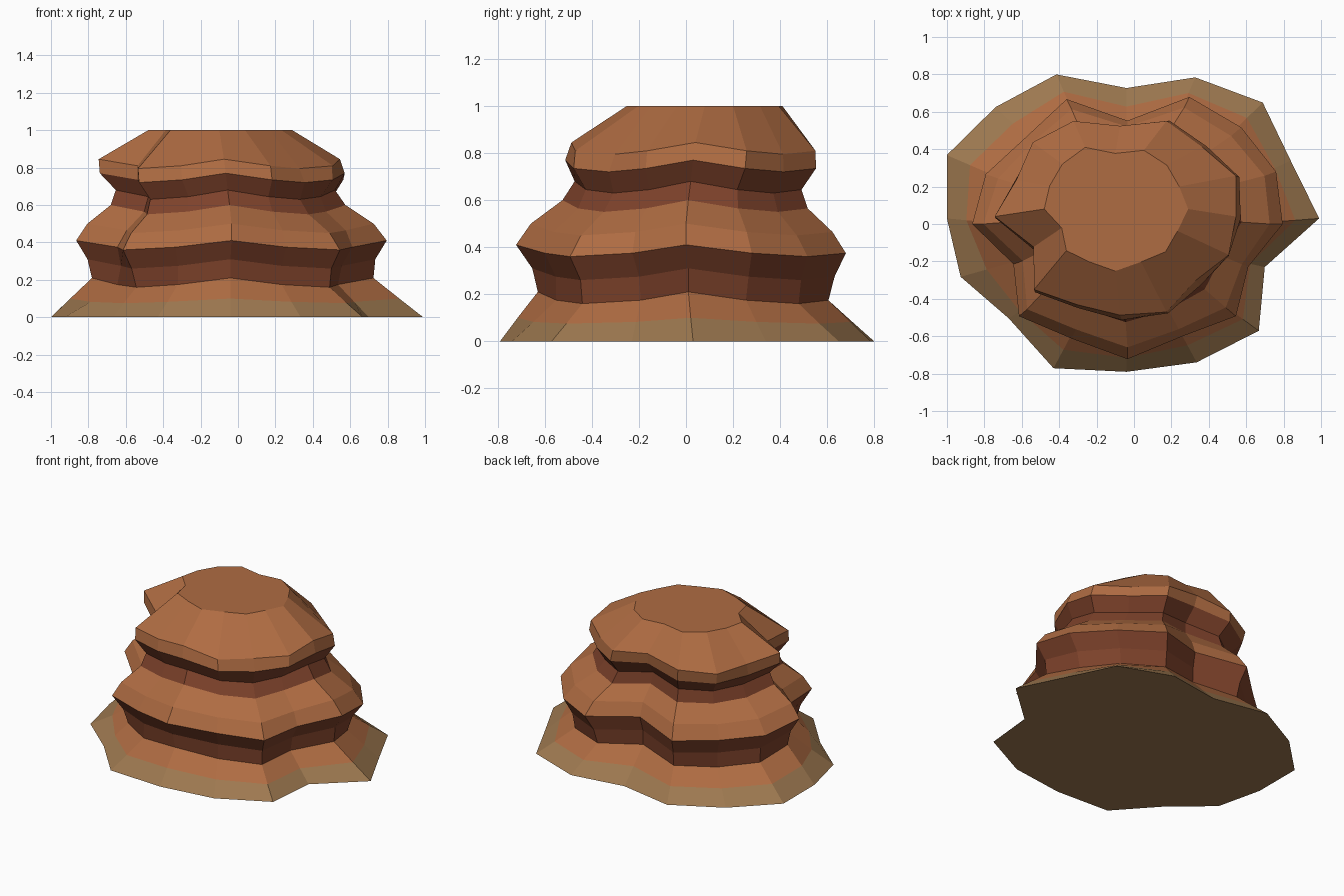
import bpy, bmesh
from math import sin, cos, pi

if "Cube" in bpy.data.objects:
    bpy.data.objects.remove(bpy.data.objects["Cube"])

N = 16          # sides
FLAT = 0.85     # rock is narrower in y

# Radii around the rock at four key layers: foot, lower ledge, upper ledge, summit
FOOT = [1.03, .95, 1.03, .96, .82, .98, .99, 1.04, .96, .96, .89, 1.02, .965, .98, 1.0, .80]
LOWER = [.83, .86, .86, .865, .65, .85, .77, .82, .83, .66, .82, .78, .85, .765, .82, .70]
UPPER = [.62, .67, .62, .65, .57, .65, .66, .60, .67, .50, .65, .60, .62, .65, .57, .63]
SUMMIT = [.39, .37, .39, .40, .35, .42, .40, .38, .38, .31, .37, .36, .39, .36, .38, .36]

# Layers: z, centre x, centre y, from shape, to shape, blend, scale
LAYERS = [
    (0.00, -.04, .03, FOOT, FOOT, 0, 1.0),
    (0.10, -.04, .02, FOOT, LOWER, .3, .93),
    (0.21, -.04, .01, FOOT, LOWER, .6, .84),
    (0.31, -.04, .01, FOOT, LOWER, .85, .90),
    (0.41, -.035, .0, LOWER, LOWER, 0, 1.0),
    (0.50, -.035, .0, LOWER, UPPER, .2, .965),
    (0.60, -.045, .01, LOWER, UPPER, .4, .83),
    (0.68, -.055, .02, LOWER, UPPER, .6, .815),
    (0.77, -.065, .03, LOWER, UPPER, .8, .96),
    (0.845, -.075, .04, UPPER, UPPER, 0, 1.0),
    (1.00, -.10, .08, SUMMIT, SUMMIT, 0, 1.0),
]


def material(name, rgb):
    m = bpy.data.materials.new(name)
    m.diffuse_color = (*rgb, 1)
    m.use_nodes = True
    m.node_tree.nodes["Principled BSDF"].inputs["Base Color"].default_value = m.diffuse_color
    return m


# Stacked, wavy strata
bm = bmesh.new()
rings = []
for i, (z, cx, cy, a, b, t, s) in enumerate(LAYERS):
    dip = 0 if i in (0, len(LAYERS) - 1) else (.025 if i == 1 else .05)
    ring = []
    for k in range(N):
        ang = 2 * pi * k / N
        r = (a[k] * (1 - t) + b[k] * t) * s
        ring.append(bm.verts.new((cx + r * cos(ang), cy + FLAT * r * sin(ang),
                                  z - dip * abs(sin(2 * ang)))))
    rings.append(ring)

# Sand foot = 0, orange rock = 1, dark undercut bands = 2
BANDS = [0, 1, 2, 2, 1, 1, 2, 2, 1, 1]
for i, mat in enumerate(BANDS):
    lo, hi = rings[i], rings[i + 1]
    for k in range(N):
        j = (k + 1) % N
        bm.faces.new((lo[k], lo[j], hi[j], hi[k])).material_index = mat

# Flat underside and summit
bm.faces.new(rings[0][::-1]).material_index = 0
bm.faces.new(rings[-1]).material_index = 1

mesh = bpy.data.meshes.new("layered_rock")
bm.to_mesh(mesh)
bm.free()
for name, rgb in (("sand", (.34, .19, .08)), ("orange_rock", (.43, .15, .055)),
                  ("dark_rock", (.21, .055, .024))):
    mesh.materials.append(material(name, rgb))
rock = bpy.data.objects.new("layered_rock", mesh)
bpy.context.collection.objects.link(rock)
